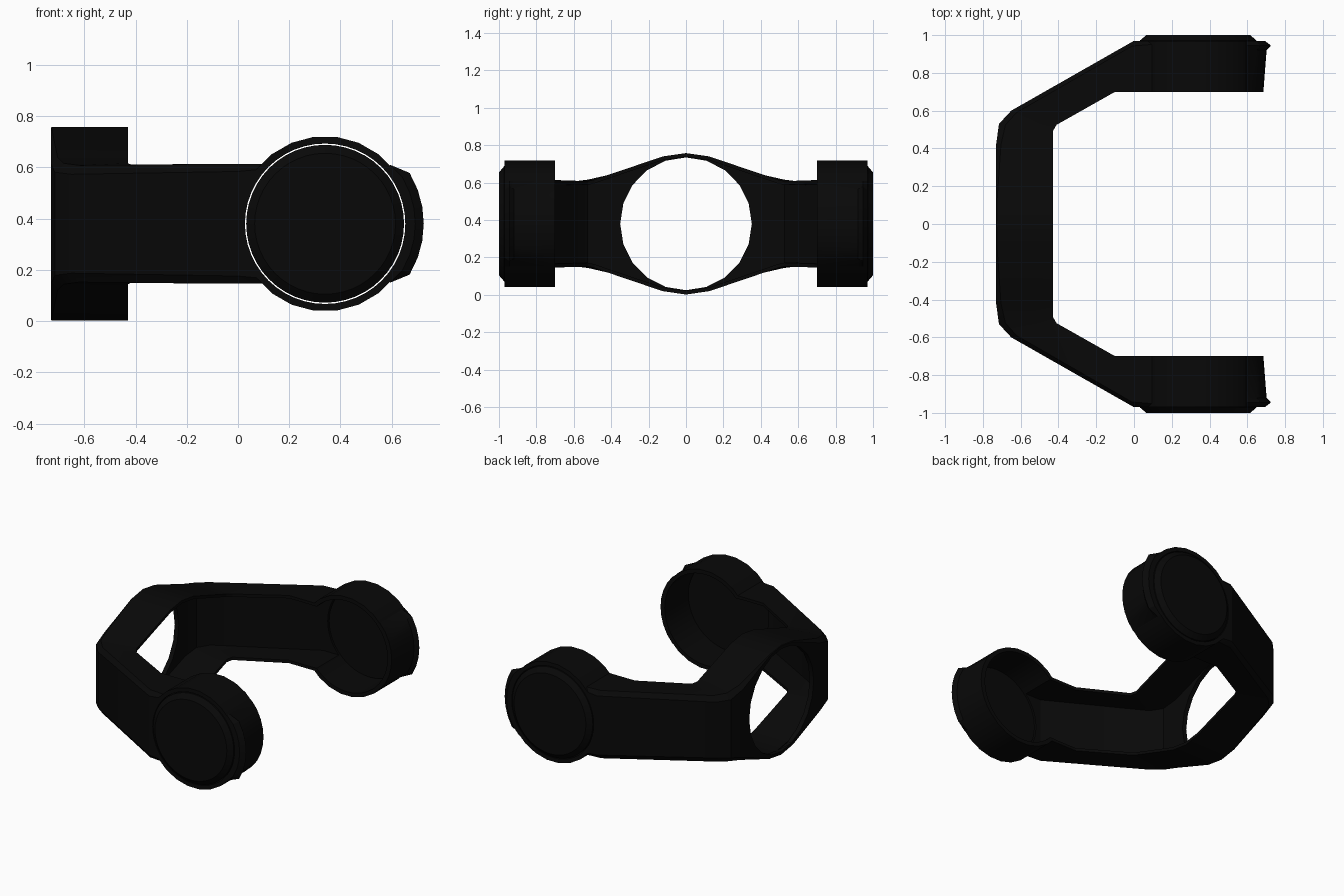
import bpy, bmesh, math

if "Cube" in bpy.data.objects:
    bpy.data.objects.remove(bpy.data.objects["Cube"])

CZ = 0.38            # height of every axis
DX = 0.34            # x position of the pivot discs

black = bpy.data.materials.new("near black")
black.diffuse_color = (0.0025, 0.0025, 0.0025, 1)
black.use_nodes = True
black.node_tree.nodes["Principled BSDF"].inputs["Base Color"].default_value = black.diffuse_color


def finish(name, bm):
    bmesh.ops.recalc_face_normals(bm, faces=bm.faces)
    me = bpy.data.meshes.new(name)
    bm.to_mesh(me)
    bm.free()
    ob = bpy.data.objects.new(name, me)
    bpy.context.collection.objects.link(ob)
    me.materials.append(black)
    return ob


def select(ob):
    bpy.ops.object.select_all(action='DESELECT')
    ob.select_set(True)
    bpy.context.view_layer.objects.active = ob


def smooth(ob):
    select(ob)
    bpy.ops.object.shade_smooth_by_angle(angle=math.radians(25))


def loft(name, sections):
    """Skin between equal-length closed sections, capping the ends."""
    bm = bmesh.new()
    rows = [[bm.verts.new(p) for p in s] for s in sections]
    for a, b in zip(rows, rows[1:]):
        for i in range(len(a)):
            j = (i + 1) % len(a)
            bm.faces.new((a[i], a[j], b[j], b[i]))
    bm.faces.new(rows[0])
    bm.faces.new(rows[-1])
    return finish(name, bm)


def turned(name, side, profile, n, half_step=False):
    """Solid turned about the y axis through the pivot; profile is (radius, y)."""
    off = 0.5 if half_step else 0
    ang = [2 * math.pi * (i + off) / n for i in range(n)]
    return loft(name, [[(DX + r * math.cos(a), side * y, CZ + r * math.sin(a))
                        for a in ang] for r, y in profile])


def cut(ob, cutter):
    mod = ob.modifiers.new("cut", 'BOOLEAN')
    mod.operation = 'DIFFERENCE'
    mod.solver = 'EXACT'
    mod.object = cutter
    select(ob)
    bpy.ops.object.modifier_apply(modifier=mod.name)


def channel(o, i, h, b):
    """C-shaped section: outer skin with two flanges, open towards the inside."""
    def at(d, z):
        f = d / 0.29
        return (o[0] + (i[0] - o[0]) * f, o[1] + (i[1] - o[1]) * f, CZ + z)
    t, w = 0.02, 0.29
    lower = [(0, h - b), (b, h), (w, h), (w, h - t), (0.03, h - t)]
    return ([at(d, z) for d, z in lower]
            + [at(d, -z) for d, z in reversed(lower)])


# Yoke body: outer point, inner point, half height, edge chamfer along one half
half = [((-.73, 0), (-.43, 0), .378, .003),
        ((-.73, .125), (-.43, .125), .36, .005),
        ((-.73, .42), (-.43, .42), .26, .025),
        ((-.715, .53), (-.43, .49), .236, .035),
        ((-.65, .60), (-.41, .525), .228, .035),
        ((0, .97), (-.10, .70), .234, .03),
        ((.16, .97), (.16, .70), .234, .015)]
flip = [((o[0], -o[1]), (i[0], -i[1]), h, b) for o, i, h, b in half[:0:-1]]
body = loft("yoke_body", [channel(*s) for s in flip + half])

# Round opening through the back
N = 20
hole = loft("hole_cutter", [[(x, .352 * math.sin(2 * math.pi * k / N),
                              CZ + .355 * math.cos(2 * math.pi * k / N))
                             for k in range(N)] for x in (-1, -.2)])
cut(body, hole)
cutters = [hole]

for side, label in ((-1, "front"), (1, "back")):
    # Pivot ring at the end of the arm, open towards the arm channel
    bore = turned("bore_cutter", side, [(.313, .6), (.313, 1.1)], 48)
    gate = loft("gate_cutter", [[(x, side * y, CZ + z) for y, z in
                                 ((.6, -.213), (.941, -.213), (.941, .213), (.6, .213))]
                                for x in (-.2, .2)])
    cutters += [bore, gate]
    cut(body, bore)
    ring = turned(label + "_pivot_ring", side, [(.342, .70), (.342, .97)], 24, True)
    cut(ring, bore)
    cut(ring, gate)
    smooth(ring)

    # Chamfered cap with a thin gap around it
    cap = turned(label + "_pivot_cap", side, [(.308, .95), (.308, .972), (.275, 1.0)], 48)
    smooth(cap)

    # Raised lip on the free end of the ring
    prof = [(.315, .70), (.345, .70), (.362, .92), (.385, .945), (.352, .97), (.315, .97)]
    sections = []
    for deg in (-42, -31, -20, -10, 0, 10, 20, 31, 42):
        a = math.radians(deg)
        top = .343 if abs(deg) > 40 else 1
        sections.append([(DX + min(r, top) * math.cos(a), side * y,
                          CZ + min(r, top) * math.sin(a)) for r, y in prof])
    smooth(loft(label + "_end_lip", sections))

smooth(body)
for c in cutters:
    bpy.data.objects.remove(c)
